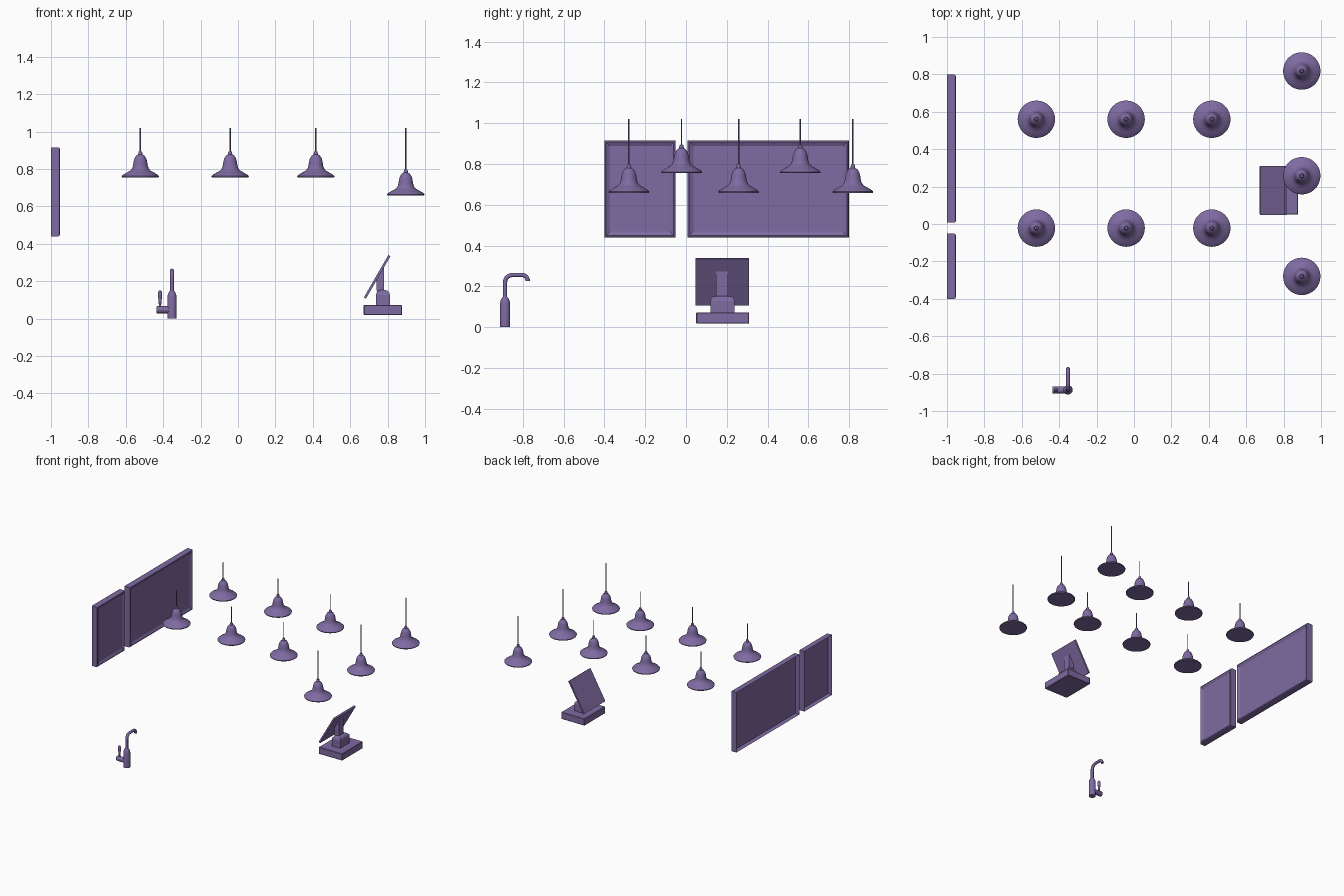
import bpy
import bmesh
from math import pi, radians
from mathutils import Vector, Matrix

cube = bpy.data.objects.get("Cube")
if cube:
    bpy.data.objects.remove(cube, do_unlink=True)

purple = bpy.data.materials.new("muted purple")
purple.use_nodes = True
colour = (0.21, 0.145, 0.36, 1)
purple.diffuse_color = colour
purple.node_tree.nodes["Principled BSDF"].inputs["Base Color"].default_value = colour


def add_object(name, bm, smooth=False):
    bmesh.ops.recalc_face_normals(bm, faces=bm.faces[:])
    mesh = bpy.data.meshes.new(name)
    bm.to_mesh(mesh)
    bm.free()
    mesh.materials.append(purple)
    obj = bpy.data.objects.new(name, mesh)
    bpy.context.collection.objects.link(obj)
    if smooth:
        bpy.ops.object.select_all(action="DESELECT")
        obj.select_set(True)
        bpy.context.view_layer.objects.active = obj
        bpy.ops.object.shade_smooth_by_angle(angle=radians(40))
    return obj


def lathe(name, profile, location, steps=32, rotation=None):
    """Revolve (radius, height) points about the vertical axis."""
    bm = bmesh.new()
    verts = [bm.verts.new((r, 0, z)) for r, z in profile]
    edges = [bm.edges.new(pair) for pair in zip(verts, verts[1:])]
    bmesh.ops.spin(bm, geom=verts + edges, cent=(0, 0, 0), axis=(0, 0, 1),
                   angle=2 * pi, steps=steps)
    bmesh.ops.remove_doubles(bm, verts=bm.verts[:], dist=0.0001)
    bm.transform(Matrix.Translation(location) @ (rotation or Matrix()))
    return add_object(name, bm, True)


def box_mesh(low, high):
    low, high = Vector(low), Vector(high)
    bm = bmesh.new()
    bmesh.ops.create_cube(bm, size=1)
    bm.transform(Matrix.Translation((low + high) / 2)
                 @ Matrix.Diagonal((*(high - low), 1)))
    return bm


def prism(name, outline, y0, y1):
    """Extrude an (x, z) outline along y."""
    bm = bmesh.new()
    face = bm.faces.new([bm.verts.new((x, y0, z)) for x, z in outline])
    out = bmesh.ops.extrude_face_region(bm, geom=[face])
    moved = [v for v in out["geom"] if isinstance(v, bmesh.types.BMVert)]
    bmesh.ops.translate(bm, verts=moved, vec=(0, y1 - y0, 0))
    return add_object(name, bm)


def recess(bm, direction, width, depth):
    bm.normal_update()
    face = max(bm.faces, key=lambda f: f.normal.x * direction + f.calc_area())
    bmesh.ops.inset_region(bm, faces=[face], thickness=width)
    bmesh.ops.translate(bm, verts=face.verts[:], vec=(-direction * depth, 0, 0))


# Wall boards: bevelled frame, sunken panel in front, hollow back
def board(name, y0, y1):
    bm = box_mesh((-1, y0, 0.44), (-0.952, y1, 0.915))
    front = [e for e in bm.edges if all(v.co.x > -0.96 for v in e.verts)]
    bmesh.ops.bevel(bm, geom=front, offset=0.009, segments=2, affect="EDGES",
                    profile=0.5)
    recess(bm, 1, 0.027, 0.01)
    recess(bm, -1, 0.006, 0.032)
    add_object(name, bm)


board("large_board", 0.008, 0.798)
board("small_board", -0.4, -0.052)


# Pendant lamps: bell shade and thin cord
SHADE = [(0, 0), (0.098, 0), (0.1, 0.006), (0.092, 0.014), (0.072, 0.026),
         (0.054, 0.036), (0.044, 0.048), (0.039, 0.064), (0.036, 0.085),
         (0.031, 0.102), (0.022, 0.116), (0.012, 0.122), (0.009, 0.138),
         (0, 0.14)]


def lamp(name, x, y, z):
    lathe(name + "_shade", SHADE, (x, y, z))
    length = 1.02 - z
    lathe(name + "_cord", [(0, 0.13), (0.0035, 0.13), (0.0035, length), (0, length)],
          (x, y, z), 8)


for row, y in enumerate((-0.022, 0.56)):
    for column, x in enumerate((-0.522, -0.042, 0.416)):
        lamp(f"hall_lamp_{row}_{column}", x, y, 0.755)
for i, y in enumerate((-0.28, 0.258, 0.818)):
    lamp(f"counter_lamp_{i}", 0.897, y, 0.658)

# Tap: body, curved spout, side valve and lever
TAP_X, TAP_Y = -0.353, -0.887
lathe("tap_body", [(0, 0), (0.025, 0), (0.025, 0.115), (0.021, 0.133),
                   (0.012, 0.148), (0, 0.148)], (TAP_X, TAP_Y, 0))

curve = bpy.data.curves.new("tap_spout", "CURVE")
curve.dimensions = "3D"
curve.bevel_depth = 0.011
curve.bevel_resolution = 3
curve.use_fill_caps = True
curve.resolution_u = 8
path = curve.splines.new("BEZIER")
knots = [((0, 0.14), (0, 0.03)), ((0, 0.22), (0, 0.022)),
         ((0.04, 0.256), (0.022, 0)), ((0.08, 0.256), (0.018, 0)),
         ((0.112, 0.226), (0.002, -0.018))]
path.bezier_points.add(len(knots) - 1)
for point, ((y, z), (dy, dz)) in zip(path.bezier_points, knots):
    centre, handle = Vector((TAP_X, TAP_Y + y, z)), Vector((0, dy, dz))
    point.co = centre
    point.handle_left_type = point.handle_right_type = "FREE"
    point.handle_left, point.handle_right = centre - handle, centre + handle
curve.materials.append(purple)
spout = bpy.data.objects.new("tap_spout", curve)
bpy.context.collection.objects.link(spout)

lathe("tap_valve", [(0, 0), (0.019, 0), (0.019, 0.08), (0.017, 0.084), (0, 0.084)],
      (TAP_X, TAP_Y, 0.047), 24, Matrix.Rotation(-pi / 2, 4, "Y"))
lathe("tap_lever", [(0, 0), (0.006, 0), (0.007, 0.025), (0.011, 0.06),
                    (0.011, 0.08), (0.007, 0.088), (0, 0.09)],
      (-0.417, TAP_Y, 0.06), 16)

# Till: base, rounded foot, neck and tilted screen
bm = box_mesh((0.672, 0.05, 0.018), (0.877, 0.31, 0.072))
bmesh.ops.bevel(bm, geom=bm.edges[:], offset=0.003, segments=1, affect="EDGES")
add_object("till_base", bm)

bm = box_mesh((0.738, 0.12, 0.07), (0.812, 0.238, 0.152))
top = [e for e in bm.edges if all(v.co.z > 0.1 for v in e.verts)]
bmesh.ops.bevel(bm, geom=top, offset=0.025, segments=3, affect="EDGES", profile=0.5)
add_object("till_foot", bm)

prism("till_neck", [(0.743, 0.13), (0.782, 0.13), (0.78, 0.275), (0.768, 0.265),
                    (0.738, 0.215)], 0.148, 0.206)
prism("till_screen", [(0.673, 0.113), (0.684, 0.106), (0.815, 0.333), (0.804, 0.34)],
      0.047, 0.31)
